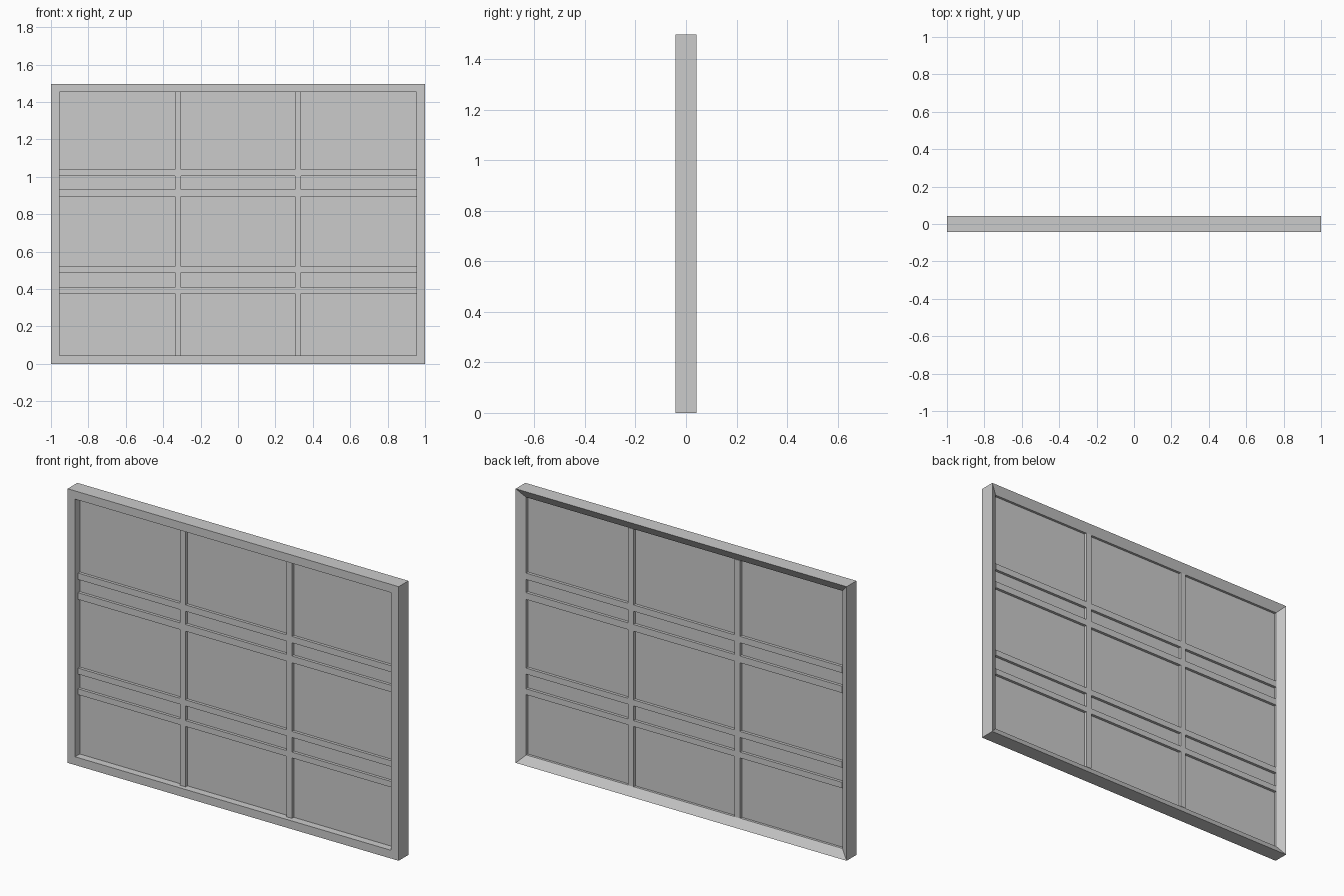
import bpy, bmesh
from mathutils import Vector

if "Cube" in bpy.data.objects:
    bpy.data.objects.remove(bpy.data.objects["Cube"])

W, H, D = 1.0, 1.497, 0.042      # half width, height, half depth
B = 0.045                        # frame border
BAR = 0.017                      # half depth of the glazing bars


def finish(name, bm):
    bmesh.ops.recalc_face_normals(bm, faces=bm.faces[:])
    me = bpy.data.meshes.new(name)
    bm.to_mesh(me)
    bm.free()
    ob = bpy.data.objects.new(name, me)
    bpy.context.collection.objects.link(ob)
    return ob


# Mitred frame: profile (inset, y) swept round the rectangle, splayed at the back
profile = [(0, -D), (B, -D), (B, 0.015), (0, D)]
bm = bmesh.new()
loops = []
for i, y in profile:
    corners = [(-W + i, i), (W - i, i), (W - i, H - i), (-W + i, H - i)]
    loops.append([bm.verts.new((x, y, z)) for x, z in corners])
for a, b in zip(loops, loops[1:] + loops[:1]):
    for k in range(4):
        n = (k + 1) % 4
        bm.faces.new((a[k], a[n], b[n], b[k]))
finish("frame", bm)

# Glazing bars: flush lattice from grid cells, odd intervals are bars
xs = [-W + B, -0.338, -0.305, 0.305, 0.338, W - B]
zs = [B, 0.375, 0.407, 0.487, 0.52, 0.895, 0.932, 1.004, 1.039, H - B]
bm = bmesh.new()
grid = [[bm.verts.new((x, -BAR, z)) for z in zs] for x in xs]
for i in range(len(xs) - 1):
    for j in range(len(zs) - 1):
        if i % 2 or j % 2:
            bm.faces.new((grid[i][j], grid[i + 1][j],
                          grid[i + 1][j + 1], grid[i][j + 1]))
bmesh.ops.delete(bm, geom=[v for v in bm.verts if not v.link_faces], context='VERTS')
ext = bmesh.ops.extrude_face_region(bm, geom=bm.faces[:], use_keep_orig=True)
moved = [g for g in ext["geom"] if isinstance(g, bmesh.types.BMVert)]
bmesh.ops.translate(bm, verts=moved, vec=Vector((0, 2 * BAR, 0)))
finish("glazing_bars", bm)

# Glass pane: thin sheet set mid depth
bm = bmesh.new()
bmesh.ops.create_cube(bm, size=1)
bmesh.ops.scale(bm, verts=bm.verts[:], vec=Vector((2 * (W - B), 0.003, H - 2 * B)))
bmesh.ops.translate(bm, verts=bm.verts[:], vec=Vector((0, 0, H / 2)))
finish("glass_pane", bm)
